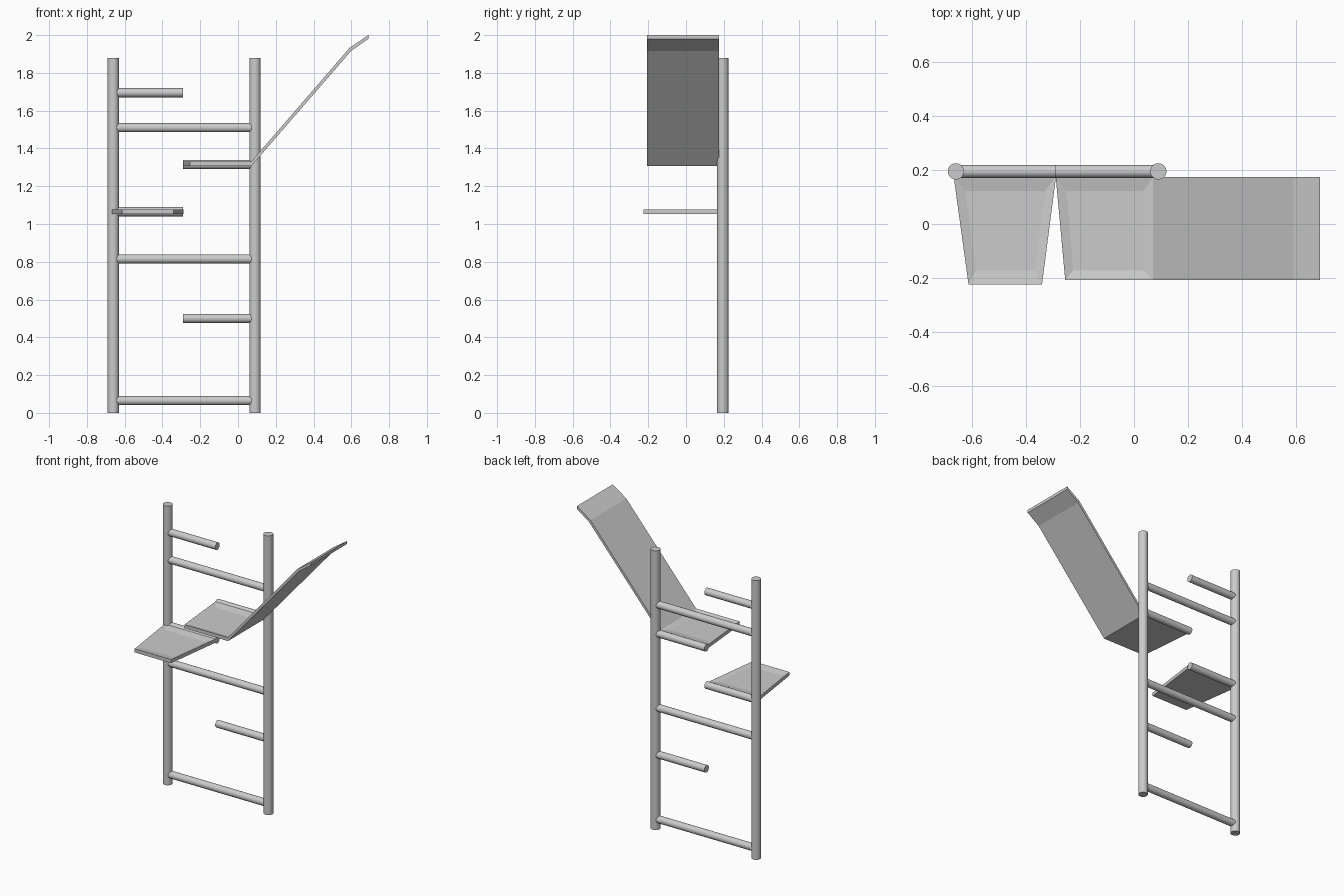
import bpy, bmesh
from math import pi, radians

if "Cube" in bpy.data.objects:
    bpy.data.objects.remove(bpy.data.objects["Cube"])

POLE_Y = 0.195


def cylinder(name, loc, radius, length, rot=(0, 0, 0)):
    bpy.ops.mesh.primitive_cylinder_add(vertices=32, radius=radius, depth=length,
                                        location=loc, rotation=rot)
    ob = bpy.context.object
    ob.name = name
    bpy.ops.object.shade_smooth_by_angle(angle=radians(35))
    return ob


def from_bmesh(name, bm):
    bmesh.ops.recalc_face_normals(bm, faces=bm.faces)
    me = bpy.data.meshes.new(name)
    bm.to_mesh(me)
    bm.free()
    ob = bpy.data.objects.new(name, me)
    bpy.context.collection.objects.link(ob)
    return ob


def bridge(bm, a, b):
    n = len(a)
    for i in range(n):
        j = (i + 1) % n
        bm.faces.new((a[i], a[j], b[j], b[i]))


# Flat shelf with a shallow sunken top
def tray(name, outer, inner, z0, z1, depth=0.01):
    bm = bmesh.new()
    loops = [[bm.verts.new((x, y, z)) for x, y in pts]
             for pts, z in ((outer, z0), (outer, z1), (inner, z1 - depth))]
    bm.faces.new(loops[0])
    bridge(bm, loops[0], loops[1])
    bridge(bm, loops[1], loops[2])
    bm.faces.new(loops[2])
    return from_bmesh(name, bm)


# Uprights
for name, x in (("left_pole", -0.66), ("right_pole", 0.09)):
    cylinder(name, (x, POLE_Y, 0.94), 0.03, 1.88)

# Rungs: full width, left half and right half
rungs = [("full", 1.51, -0.66, 0.09), ("full", 0.815, -0.66, 0.09),
         ("full", 0.065, -0.66, 0.09), ("left", 1.695, -0.66, -0.29),
         ("left", 1.065, -0.66, -0.29), ("right", 1.315, -0.29, 0.09),
         ("right", 0.5, -0.29, 0.09)]
for kind, z, x0, x1 in rungs:
    cylinder(kind + "_rung", ((x0 + x1) / 2, POLE_Y, z), 0.024, x1 - x0, (0, pi / 2, 0))

# Step and platform
tray("lower_step",
     [(-0.668, 0.175), (-0.613, -0.225), (-0.341, -0.225), (-0.289, 0.175)],
     [(-0.625, 0.122), (-0.585, -0.172), (-0.368, -0.172), (-0.33, 0.122)],
     1.054, 1.078)
tray("upper_platform",
     [(-0.29, 0.175), (-0.255, -0.207), (0.07, -0.207), (0.07, 0.175)],
     [(-0.25, 0.122), (-0.225, -0.172), (0.035, -0.172), (0.035, 0.122)],
     1.306, 1.33)

# Sloping board with a bent tip
profile = [(0.07, 1.306), (0.6, 1.917), (0.69, 1.98),
           (0.69, 2.0), (0.59, 1.932), (0.07, 1.33)]
bm = bmesh.new()
sides = [[bm.verts.new((x, y, z)) for x, z in profile] for y in (-0.207, 0.175)]
bridge(bm, sides[0], sides[1])
for s in sides:
    bm.faces.new(s)
from_bmesh("sloping_board", bm)
